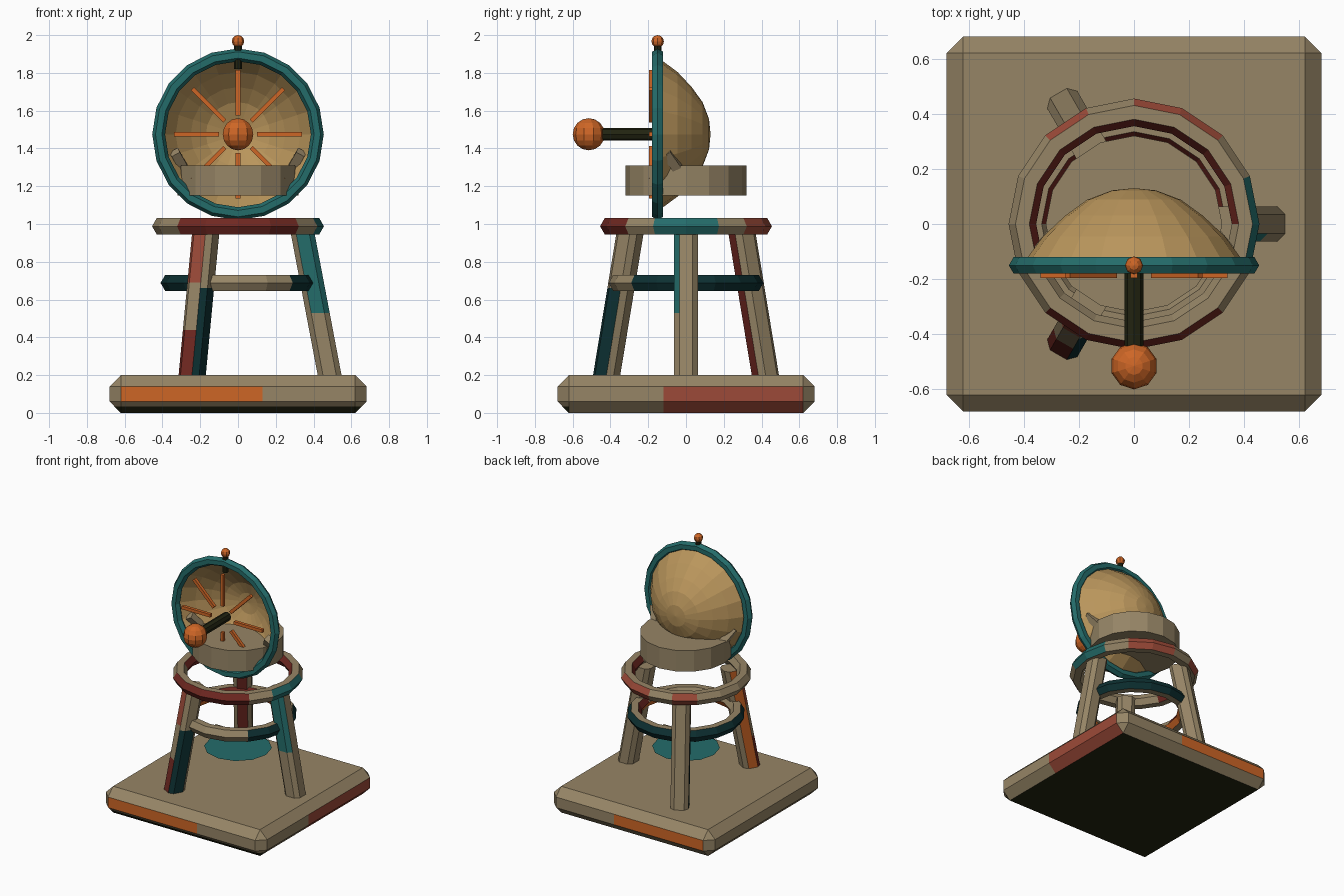
import bpy, bmesh, math
from mathutils import Vector, Matrix

if "Cube" in bpy.data.objects:
    bpy.data.objects.remove(bpy.data.objects["Cube"])


def lin(c):
    c /= 255
    return c / 12.92 if c <= 0.04045 else ((c + 0.055) / 1.055) ** 2.4


COLS = {"tan": (150, 133, 102), "gold": (186, 150, 92), "orange": (206, 102, 38),
        "teal": (36, 108, 106), "dark teal": (13, 48, 50), "red": (156, 74, 56),
        "dark red": (112, 40, 33), "near black": (34, 36, 17)}
MATS = {}
for n, c in COLS.items():
    m = bpy.data.materials.new(n)
    m.diffuse_color = (*[lin(v) for v in c], 1)
    m.use_nodes = True
    m.node_tree.nodes["Principled BSDF"].inputs["Base Color"].default_value = m.diffuse_color
    MATS[n] = m
NAMES = list(COLS)
IDX = {n: i for i, n in enumerate(NAMES)}


def finish(name, bm, color=None):
    if color:
        for f in bm.faces:
            f.material_index = IDX[color]
    me = bpy.data.meshes.new(name)
    bm.to_mesh(me)
    bm.free()
    for n in NAMES:
        me.materials.append(MATS[n])
    ob = bpy.data.objects.new(name, me)
    bpy.context.collection.objects.link(ob)
    return ob


def lathe(name, prof, segs, rule, centre=(0, 0, 0), axis='Z', closed=False):
    """Revolve (radius, height) points; rule(edge number, angle in degrees) gives a colour."""
    bm = bmesh.new()
    c = Vector(centre)
    rows = []
    for i in range(segs):
        a = math.pi / 2 + 2 * math.pi * i / segs
        u, v = math.cos(a), math.sin(a)
        rows.append([bm.verts.new(c + (Vector((r * u, r * v, h)) if axis == 'Z'
                                       else Vector((r * u, h, r * v)))) for r, h in prof])
    n = len(prof)
    for i in range(segs):
        ang = (90 + 360 * (i + 0.5) / segs + 180) % 360 - 180
        A, B = rows[i], rows[(i + 1) % segs]
        for k in range(n if closed else n - 1):
            j = (k + 1) % n
            f = bm.faces.new((A[k], B[k], B[j], A[j]))
            f.material_index = IDX[rule if isinstance(rule, str) else rule(k, ang)]
    bmesh.ops.remove_doubles(bm, verts=bm.verts, dist=1e-5)
    bmesh.ops.recalc_face_normals(bm, faces=bm.faces)
    return finish(name, bm)


def hexring(name, R, r, segs, rule, centre, axis='Z'):
    prof = [(R + r * math.cos(k * math.pi / 3), r * math.sin(k * math.pi / 3)) for k in range(6)]
    return lathe(name, prof, segs, rule, centre, axis, True)


def rod(name, p, q, r1, r2, segs, color):
    p, q = Vector(p), Vector(q)
    d = q - p
    M = Matrix.Translation((p + q) / 2) @ d.to_track_quat('Z', 'Y').to_matrix().to_4x4()
    bm = bmesh.new()
    bmesh.ops.create_cone(bm, cap_ends=True, segments=segs, radius1=r1, radius2=r2,
                          depth=d.length, matrix=M)
    return finish(name, bm, color)


def ball(name, c, r, u, v):
    bm = bmesh.new()
    bmesh.ops.create_uvsphere(bm, u_segments=u, v_segments=v, radius=r, matrix=Matrix.Translation(c))
    return finish(name, bm, "orange")


# base slab with chamfers and painted side panels
bm = bmesh.new()
bmesh.ops.create_cube(bm, size=1, matrix=Matrix.Translation((0, 0, 0.1)) @ Matrix.Diagonal((1.36, 1.36, 0.2, 1)))
bmesh.ops.bevel(bm, geom=bm.edges[:], offset=0.06, segments=1, affect='EDGES')
for co, no in (((0.13, 0, 0), (1, 0, 0)), ((0, -0.12, 0), (0, 1, 0)), ((0, 0, 0.035), (0, 0, 1))):
    bmesh.ops.bisect_plane(bm, geom=bm.verts[:] + bm.edges[:] + bm.faces[:], plane_co=co, plane_no=no)
bm.normal_update()
for f in bm.faces:
    c, n = f.calc_center_median(), f.normal
    col = "tan"
    if n.z < -0.9 or (n.y < -0.5 and c.z < 0.035):
        col = "near black"
    elif abs(n.y) > 0.9 and c.x < 0.13:
        col = "orange"
    elif n.x > 0.6 and abs(n.y) < 0.1 and n.z < 0.1 and c.y > -0.12:
        col = "red"
    f.material_index = IDX[col]
finish("base", bm)


# three leaning legs: chamfered square section, painted by side and height
def leg_colour(leg, side, z):
    if leg == 0 and side in ("left", "left_out") and z > 0.53:
        return "teal"
    if leg == 1:
        if side == "right" and z < 0.66:
            return "dark teal"
        if side == "in":
            return "dark red"
    if leg == 2:
        if side in ("right", "right_out") and z < 0.66:
            return "dark teal"
        if side == "left":
            return "orange"
        if side in ("out", "left_out"):
            return "red" if z > 0.68 else "tan" if z > 0.44 else "dark red"
    return "tan"


SIDES = ["out", "right_out", "right", "right_in", "in", "left_in", "left", "left_out"]
h, b = 0.063, 0.035
SECT = [(h, -b), (h, b), (b, h), (-b, h), (-h, b), (-h, -b), (-b, -h), (b, -h)]
LEVELS = [0.19, 0.44, 0.53, 0.66, 0.69, 0.965]
for leg in range(3):
    a = math.radians(120 * leg)
    R = Matrix.Rotation(a, 3, 'Z')
    bm = bmesh.new()
    rows = [[bm.verts.new(R @ Vector((0.485 - (z - 0.2) * 0.19 + u, v, z))) for u, v in SECT] for z in LEVELS]
    for i in range(len(LEVELS) - 1):
        for k in range(8):
            j = (k + 1) % 8
            f = bm.faces.new((rows[i][k], rows[i][j], rows[i + 1][j], rows[i + 1][k]))
            f.material_index = IDX[leg_colour(leg, SIDES[k], (LEVELS[i] + LEVELS[i + 1]) / 2)]
    bm.faces.new(rows[-1])
    bm.faces.new(rows[0][::-1])
    finish("leg_%d" % (leg + 1), bm)


# two rings tying the legs (edges: 0 and 5 outer, 1 top, 2 and 3 inner, 4 bottom)
def upper_paint(k, a):
    if k in (2, 3):
        return "dark red" if a > 0 or a < -160 else "tan"
    if k in (0, 5):
        if -135 < a < -45:
            return "dark red"
        if -22 < a < 30:
            return "teal"
        if 45 < a < 90 or 112 < a < 135:
            return "red"
    return "tan"


def lower_paint(k, a):
    if k in (0, 5):
        return "tan" if -113 < a < -45 else "dark teal"
    if k == 3:
        return "orange"
    if k == 2:
        return "dark red" if a > 0 else "tan"
    return "tan"


hexring("upper_ring", 0.405, 0.05, 16, upper_paint, (0, 0, 0.988))
hexring("lower_ring", 0.36, 0.05, 16, lower_paint, (0, 0, 0.688))

# flat disc between the legs
bm = bmesh.new()
bmesh.ops.create_circle(bm, cap_ends=True, segments=12, radius=0.235, matrix=Matrix.Translation((0, 0, 0.43)))
finish("flat_disc", bm, "teal")

# turntable drum with two prongs holding the dish
rod("turntable", (0, 0, 1.15), (0, 0, 1.31), 0.32, 0.32, 16, "tan")
for s in (-1, 1):
    rod("prong", (s * 0.25, 0.0, 1.23), (s * 0.335, -0.105, 1.38), 0.035, 0.035, 4, "tan")

# dish bowl and rim
DISH = (0, -0.15, 1.475)
lathe("dish_bowl", [(0, 0.28), (0.08, 0.272), (0.17, 0.238), (0.25, 0.18), (0.33, 0.105), (0.40, 0.01)],
      20, "gold", DISH, 'Y')
hexring("dish_rim", 0.42, 0.034, 20, "teal", DISH, 'Y')

# eight spokes across the mouth of the dish
for i in range(8):
    M = (Matrix.Translation((0, -0.183, 1.475)) @ Matrix.Rotation(i * math.pi / 4, 4, 'Y')
         @ Matrix.Translation((0.22, 0, 0)) @ Matrix.Diagonal((0.24, 0.024, 0.024, 1)))
    bm = bmesh.new()
    bmesh.ops.create_cube(bm, size=1, matrix=M)
    finish("spoke", bm, "orange")

# receiver rod and ball, finial on top
rod("receiver_rod", (0, -0.13, 1.475), (0, -0.47, 1.475), 0.034, 0.034, 8, "near black")
ball("receiver_ball", (0, -0.515, 1.475), 0.085, 10, 8)
rod("finial_stem", (0, -0.15, 1.82), (0, -0.15, 1.95), 0.02, 0.02, 8, "near black")
ball("finial_ball", (0, -0.15, 1.967), 0.033, 8, 6)
